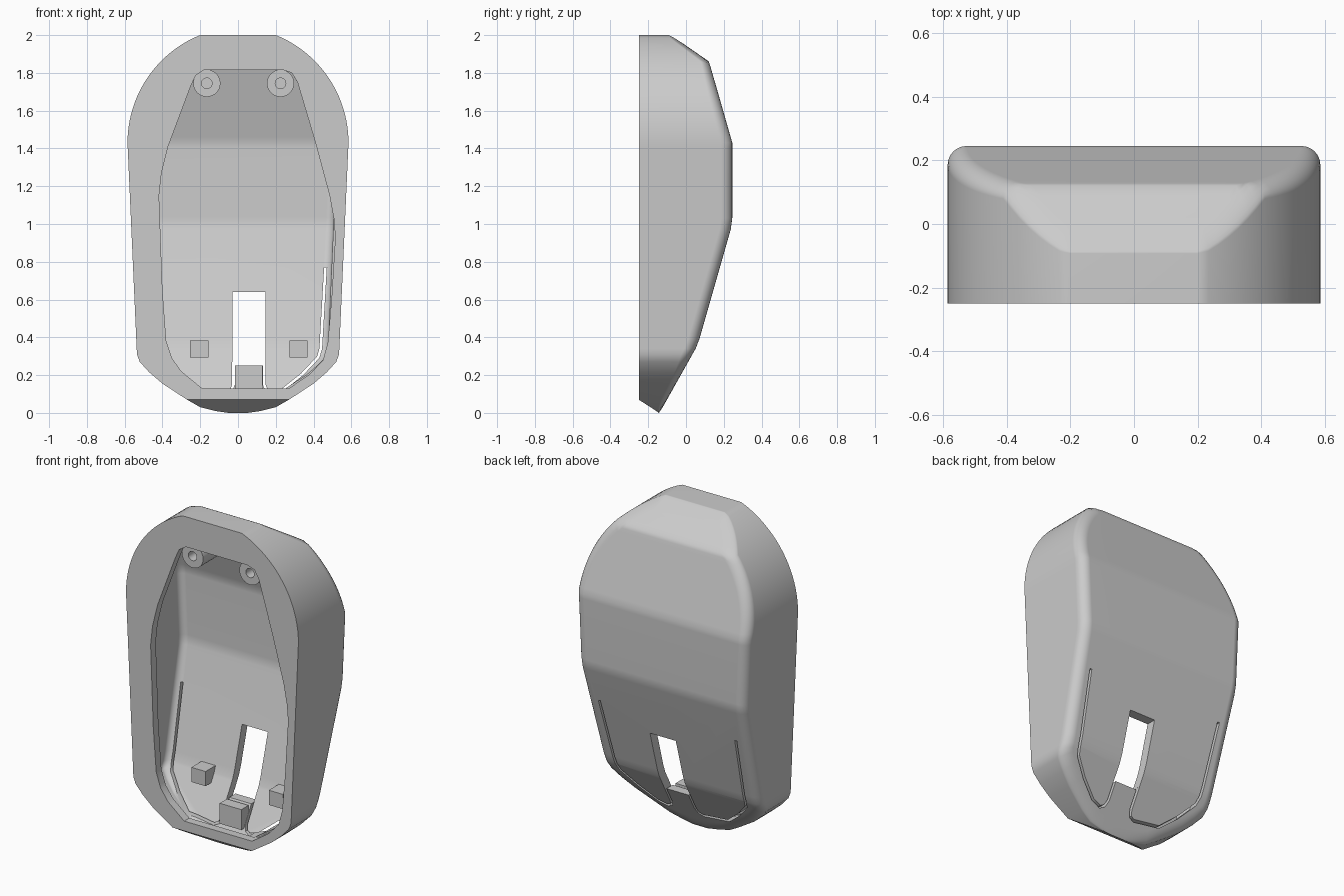
import bpy, bmesh, math
from mathutils import Vector

if "Cube" in bpy.data.objects:
    bpy.data.objects.remove(bpy.data.objects["Cube"], do_unlink=True)

grey = bpy.data.materials.new("plain_grey")
grey.use_nodes = True
grey.diffuse_color = (0.6, 0.6, 0.6, 1)
grey.node_tree.nodes["Principled BSDF"].inputs["Base Color"].default_value = (0.6, 0.6, 0.6, 1)

WALL, FILLET, FRONT = 0.06, 0.06, -0.25

# Side profile of the back: (z, y)
PROFILE = [(0, -0.14), (0.36, 0.062), (1.0, 0.245), (1.43, 0.245), (1.86, 0.122), (2, -0.08)]


def back_y(z):
    for (z0, y0), (z1, y1) in zip(PROFILE, PROFILE[1:]):
        if z <= z1:
            return y0 + (y1 - y0) * (z - z0) / (z1 - z0)
    return PROFILE[-1][1]


def half_outline():
    # Right half of the shell outline, from the top down: (x, z)
    arc = [math.radians(68 * (1 - i / 20)) for i in range(21)]
    pts = [(-0.03 + 0.615 * math.cos(a), 1.43 + 0.615 * math.sin(a)) for a in arc]
    pts[0] = (0.2, 2.0)
    for z in (1.40, 1.03, 0.97, 0.39, 0.34):
        pts.append((0.535 + 0.05 * (z - 0.31) / 1.12, z))
    return pts + [(0.535, 0.31), (0.52, 0.27), (0.47, 0.215), (0.4, 0.155),
                  (0.27, 0.07), (0.2, 0.03), (0.12, 0.01), (0.05, 0)]


def inset_rows(d):
    # Inset outline rows: (x, z, sideways share of the normal)
    p = [Vector(q) for q in half_outline()]
    p = [Vector((-p[0].x, p[0].y))] + p + [Vector((-p[-1].x, p[-1].y))]
    rows = []
    for a, b, c in zip(p, p[1:], p[2:]):
        u, v = (b - a).normalized(), (c - b).normalized()
        n1, n2 = Vector((-u.y, u.x)), Vector((-v.y, v.x))
        n = (n1 + n2).normalized()
        q = b - n * d / n.dot(n1)
        rows.append((q.x, q.y, abs(n.x)))
    return rows


def finish(bm, name):
    bmesh.ops.recalc_face_normals(bm, faces=bm.faces)
    mesh = bpy.data.meshes.new(name)
    bm.to_mesh(mesh)
    bm.free()
    mesh.materials.append(grey)
    ob = bpy.data.objects.new(name, mesh)
    bpy.context.collection.objects.link(ob)
    return ob


def domed_body(name, inset, sink, radius, front):
    # Outline walls, rounded rim and folded back
    bm = bmesh.new()
    layers = [[(x, front(z), z) for x, z, s in inset_rows(inset)]]
    for k in range(7):
        a = math.pi / 2 * k / 6
        drop = radius * (1 - math.sin(a))
        layers.append([(x, back_y(z) - sink - drop * s, z)
                       for x, z, s in inset_rows(inset + radius * (1 - math.cos(a)))])
    rings = []
    for pts in layers:
        right = [bm.verts.new(p) for p in pts]
        left = [bm.verts.new((-x, y, z)) for x, y, z in pts]
        rings.append(right + left[::-1])
    n = len(rings[0])
    for a, b in zip(rings, rings[1:]):
        for i in range(n):
            j = (i + 1) % n
            bm.faces.new((a[i], a[j], b[j], b[i]))
    for ring in (rings[0], rings[-1]):
        for i in range(n // 2 - 1):
            bm.faces.new((ring[i], ring[i + 1], ring[n - 2 - i], ring[n - 1 - i]))
    return finish(bm, name)


def prism(name, pts, y0, y1):
    # Outline in x and z, extruded along y
    bm = bmesh.new()
    face = bm.faces.new([bm.verts.new((x, y0, z)) for x, z in pts])
    out = bmesh.ops.extrude_face_region(bm, geom=[face])["geom"]
    bmesh.ops.translate(bm, vec=(0, y1 - y0, 0),
                        verts=[g for g in out if isinstance(g, bmesh.types.BMVert)])
    return finish(bm, name)


def block(name, x0, x1, z0, z1, y0, y1):
    return prism(name, [(x0, z0), (x1, z0), (x1, z1), (x0, z1)], y0, y1)


def ribbon(path, width):
    # Closed outline around an open path
    p = [Vector(q) for q in path]
    one, two = [], []
    for i, q in enumerate(p):
        t = (p[min(i + 1, len(p) - 1)] - p[max(i - 1, 0)]).normalized()
        n = Vector((-t.y, t.x)) * width / 2
        one.append(q + n)
        two.append(q - n)
    return [tuple(q) for q in one + two[::-1]]


def cut(ob, cutter):
    mod = ob.modifiers.new("cut", "BOOLEAN")
    mod.operation, mod.solver, mod.object = "DIFFERENCE", "EXACT", cutter
    bpy.context.view_layer.objects.active = ob
    bpy.ops.object.modifier_apply(modifier=mod.name)
    bpy.data.objects.remove(cutter, do_unlink=True)


def smooth(ob, angle):
    bpy.ops.object.select_all(action="DESELECT")
    ob.select_set(True)
    bpy.context.view_layer.objects.active = ob
    bpy.ops.object.shade_smooth_by_angle(angle=math.radians(angle))


# Hollow shell
shell = domed_body("shell", 0, 0, FILLET, lambda z: FRONT + max(0, 0.07 - z) * 1.55)
cut(shell, domed_body("cavity", WALL, WALL, 0.04, lambda z: -0.2))

# Lopsided front opening
opening = [(-0.18, 1.815), (-0.225, 1.785), (-0.25, 1.73), (-0.37, 1.41), (-0.405, 1.27),
           (-0.418, 1.15), (-0.40, 0.65), (-0.38, 0.38), (-0.35, 0.29), (-0.3, 0.22),
           (-0.19, 0.13), (0.27, 0.13), (0.38, 0.205), (0.45, 0.28), (0.475, 0.37),
           (0.495, 0.6), (0.515, 0.93), (0.507, 1.03), (0.485, 1.15), (0.41, 1.43),
           (0.315, 1.75), (0.285, 1.8), (0.24, 1.815)]
cut(shell, prism("opening", opening, -0.4, -0.19))

# Wheel slot and the two button slits
cut(shell, block("slot", -0.03, 0.145, 0.25, 0.64, -0.15, 0.5))
for side, x in ((1, 0.139), (-1, -0.024)):
    path = [(x, 0.27), (x, 0.15), (x + side * 0.012, 0.118), (x + side * 0.04, 0.105),
            (side * 0.24, 0.125), (side * 0.34, 0.205), (side * 0.425, 0.295),
            (side * 0.438, 0.34), (side * 0.463, 0.77)]
    cut(shell, prism("slit", ribbon(path, 0.014), -0.17, 0.5))
smooth(shell, 35)
weighted = shell.modifiers.new("weighted_normals", "WEIGHTED_NORMAL")
weighted.keep_sharp = True

# Screw posts with blind holes
for name, x in (("right_screw_post", -0.165), ("left_screw_post", 0.225)):
    bm = bmesh.new()
    steps = ((0.0, 0.1), (0.072, 0.1), (0.072, -0.205), (0.028, -0.205), (0.028, 0.0), (0.0, 0.0))
    vs = [bm.verts.new((x + r, y, 1.745)) for r, y in steps]
    es = [bm.edges.new(pair) for pair in zip(vs, vs[1:])]
    bmesh.ops.spin(bm, geom=vs + es, cent=(x, 0, 1.745), axis=(0, 1, 0),
                   angle=math.tau, steps=32)
    bmesh.ops.remove_doubles(bm, verts=bm.verts, dist=0.0005)
    smooth(finish(bm, name), 35)

# Switch pads and the tongue block below the slot
block("right_button_pad", -0.253, -0.157, 0.292, 0.382, -0.09, 0.02)
block("left_button_pad", 0.272, 0.368, 0.292, 0.382, -0.09, 0.02)
block("tongue_block", -0.016, 0.131, 0.125, 0.25, -0.155, -0.085)
